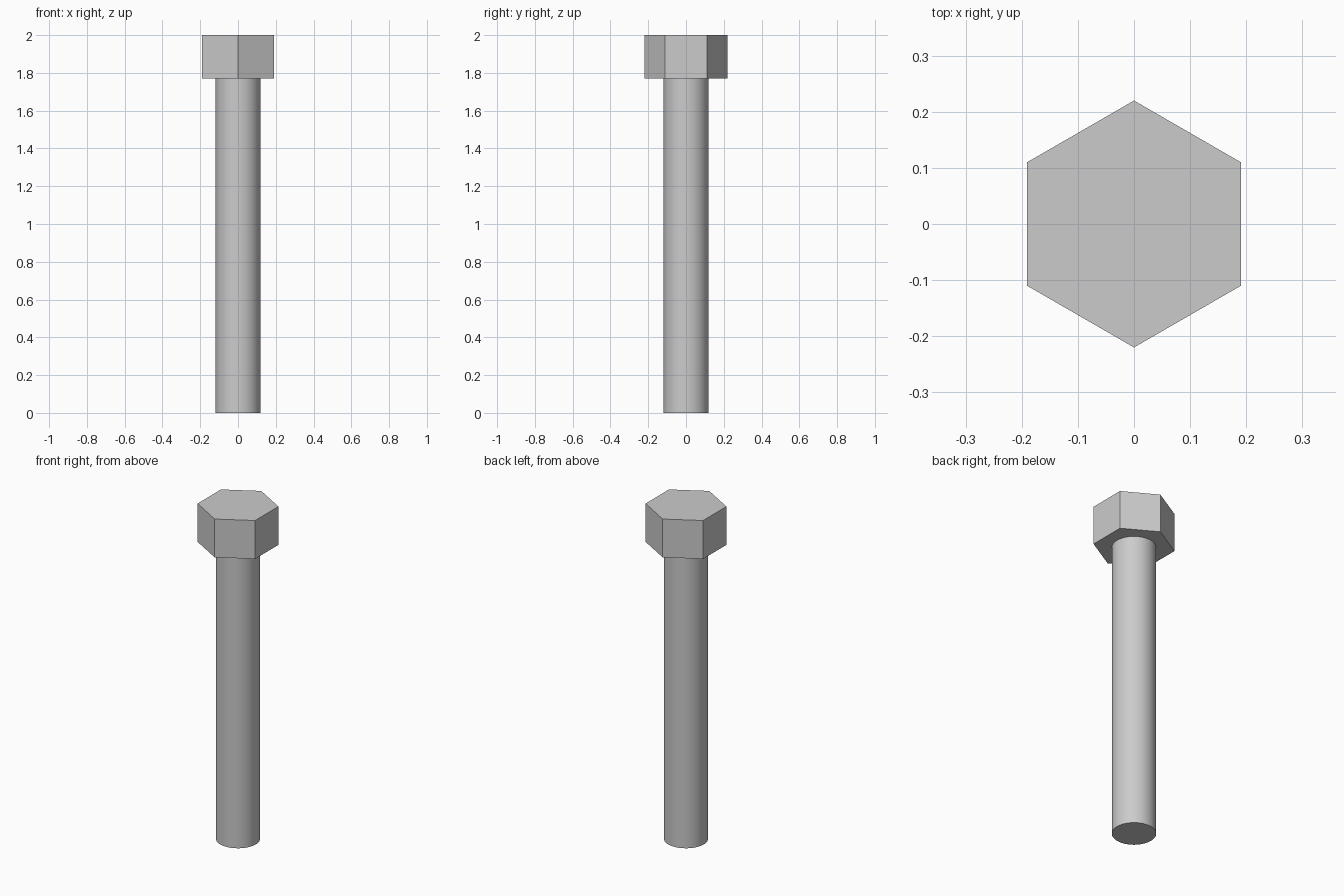
import bpy

# Remove the default object
cube = bpy.data.objects.get("Cube")
if cube:
    bpy.data.objects.remove(cube, do_unlink=True)

# Plain grey metal
steel = bpy.data.materials.new("grey_steel")
steel.use_nodes = True
GREY = (0.6, 0.6, 0.6, 1)
steel.diffuse_color = GREY
steel.node_tree.nodes["Principled BSDF"].inputs["Base Color"].default_value = GREY


def prism(name, sides, radius, bottom, top):
    """Upright capped prism with its first corner on the y axis."""
    bpy.ops.mesh.primitive_cylinder_add(
        vertices=sides, radius=radius, depth=top - bottom,
        location=(0, 0, (bottom + top) / 2))
    obj = bpy.context.object
    obj.name = obj.data.name = name
    obj.data.materials.append(steel)
    return obj


HEAD_BASE = 1.77

# Hexagonal head, flat shaded
prism("hex_head", 6, 0.22, HEAD_BASE, 2.0)

# Round shank, smooth sides with sharp rims
prism("shank", 64, 0.119, 0.0, HEAD_BASE)
bpy.ops.object.shade_smooth_by_angle()
